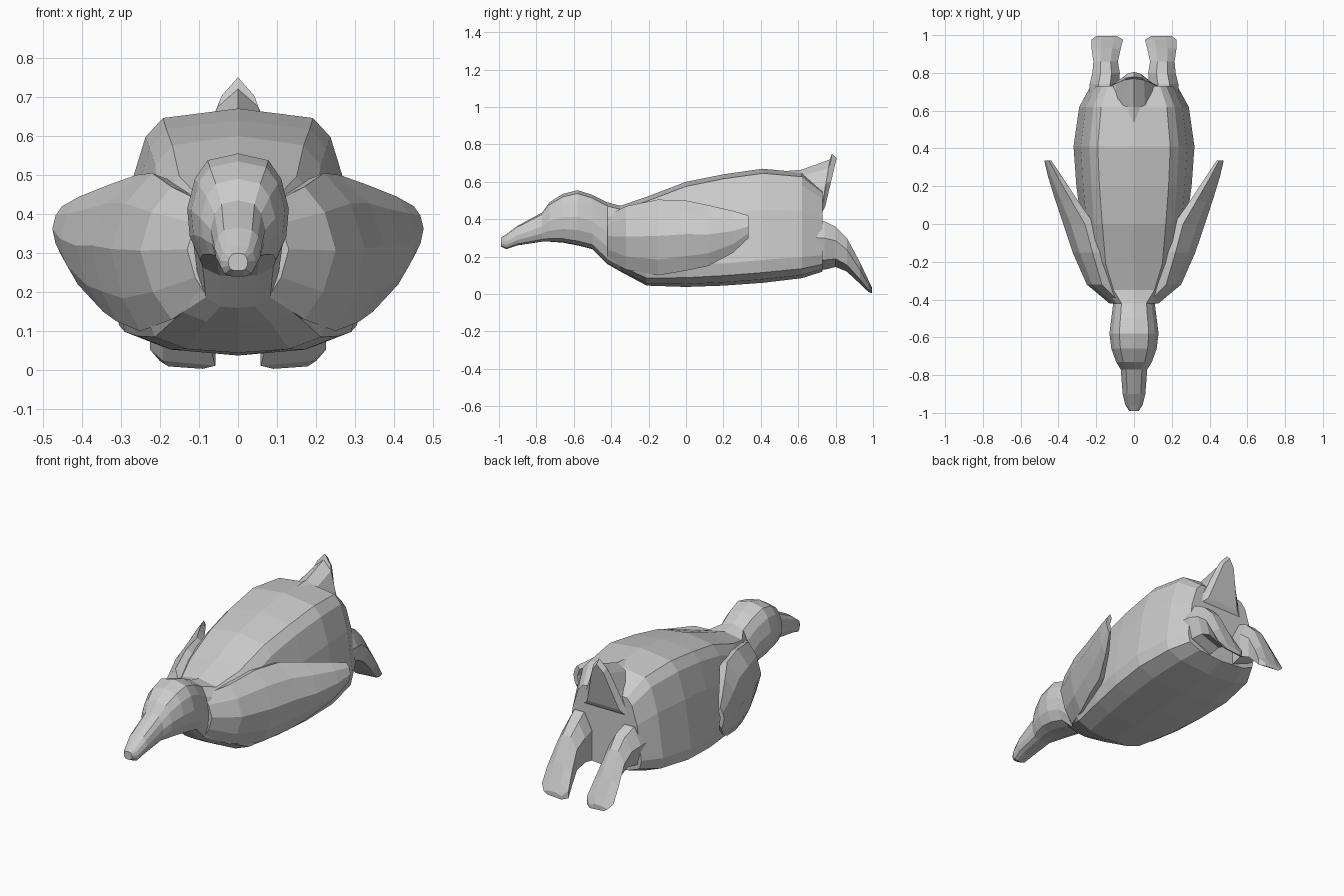
import bpy, bmesh

if "Cube" in bpy.data.objects:
    bpy.data.objects.remove(bpy.data.objects["Cube"])


def loft(name, rings, mirror=False):
    """Skin closed rings of points into a flat-shaded, capped solid."""
    bm = bmesh.new()
    vs = [[bm.verts.new(p) for p in r] for r in rings]
    n = len(vs[0])
    for a, b in zip(vs, vs[1:]):
        for i in range(n):
            j = (i + 1) % n
            bm.faces.new((a[i], a[j], b[j], b[i]))
    bm.faces.new(vs[0])
    bm.faces.new(vs[-1])
    bmesh.ops.recalc_face_normals(bm, faces=bm.faces[:])
    me = bpy.data.meshes.new(name)
    bm.to_mesh(me)
    bm.free()
    ob = bpy.data.objects.new(name, me)
    bpy.context.collection.objects.link(ob)
    if mirror:
        ob.modifiers.new("mirror", 'MIRROR').use_mirror_merge = False
    return ob


def sym_ring(y, w, top, bot, half, lean=0.0):
    """Symmetric ring from a half profile (top to bottom); lean shifts the top back."""
    pts = [(w * u, y + lean * v, bot + (top - bot) * v) for u, v in half]
    return pts + [(-x, yy, z) for x, yy, z in pts[-2:0:-1]]


# half profiles: (fraction of half width, fraction of height)
HEAD = [(0, 1), (.6, .94), (.85, .78), (1, .52), (.95, .28), (.75, .08), (.4, .01), (0, 0)]
BODY = [(0, 1), (.6, .96), (.74, .88), (.88, .64), (1, .2), (.95, .09), (.65, .03), (0, 0)]
TAIL = [(0, 1), (.35, .84), (.62, .5), (1, 0), (0, 0)]


def mix(t):
    return [(a + (c - a) * t, b + (d - b) * t) for (a, b), (c, d) in zip(HEAD, BODY)]


# beak, head and torso: y, half width, top, bottom, profile blend
torso = [
    (-.99, .025, .30, .255, 0),
    (-.96, .045, .32, .24, 0),
    (-.90, .06, .365, .26, 0),
    (-.77, .07, .435, .28, 0),
    (-.73, .095, .49, .28, 0),
    (-.66, .12, .535, .275, 0),
    (-.58, .13, .555, .26, 0),
    (-.50, .12, .53, .24, 0),
    (-.42, .11, .49, .16, 0),
    (-.35, .18, .472, .12, .2),
    (-.21, .25, .52, .045, .5),
    (0, .28, .60, .038, .85),
    (.2, .305, .64, .045, 1),
    (.41, .32, .67, .06, 1),
    (.62, .29, .65, .085, 1),
    (.73, .23, .56, .12, 1),
]
loft("body", [sym_ring(y, w, t, b, mix(k)) for y, w, t, b, k in torso])

# upturned tail, overhanging the rump
tail = [
    (.50, .17, .655, .50, 0),
    (.62, .17, .665, .46, 0),
    (.72, .15, .72, .43, .05),
    (.735, .12, .75, .45, .045),
    (.745, .10, .725, .47, .06),
]
loft("tail", [sym_ring(y, w, t, b, TAIL, l) for y, w, t, b, l in tail])

# flippers: y, top x, top z, outer x, bottom x, bottom z, thickness
flip = [
    (-.42, .07, .42, .13, .08, .19, .05),
    (-.32, .17, .47, .25, .17, .13, .10),
    (-.15, .22, .505, .325, .25, .10, .10),
    (.0, .26, .50, .375, .31, .125, .10),
    (.12, .33, .475, .415, .345, .15, .07),
    (.25, .405, .445, .455, .41, .22, .05),
    (.335, .45, .42, .475, .455, .30, .025),
]
rings = []
for y, xt, zt, xo, xb, zb, th in flip:
    zm = zb + (zt - zb) * .52
    rings.append([
        (xt, y, zt),
        (xt * .35 + xo * .65, y, zt - (zt - zm) * .4),
        (xo, y, zm),
        (xb * .4 + xo * .6, y, zm - (zm - zb) * .6),
        (xb, y, zb),
        (xb - th * .5, y, zb + .02),
        (xo - th, y, zm),
        (xt - th * .5, y, zt - .02),
    ])
loft("flipper", rings, mirror=True)

# trailing feet: y, inner x, outer x, top, bottom
feet = [
    (.55, .10, .24, .40, .14),
    (.74, .08, .235, .39, .13),
    (.80, .075, .22, .36, .145),
    (.86, .085, .215, .30, .12),
    (.93, .07, .225, .17, .055),
    (.975, .058, .225, .075, .012),
    (.995, .09, .20, .035, .004),
]
rings = []
for y, a, b, t, lo in feet:
    w, h = b - a, t - lo
    rings.append([
        (a, y, lo + h * .65), (a + w * .3, y, t), (a + w * .7, y, t),
        (b, y, lo + h * .65), (b - w * .2, y, lo + h * .2), (a, y, lo),
    ])
loft("foot", rings, mirror=True)
